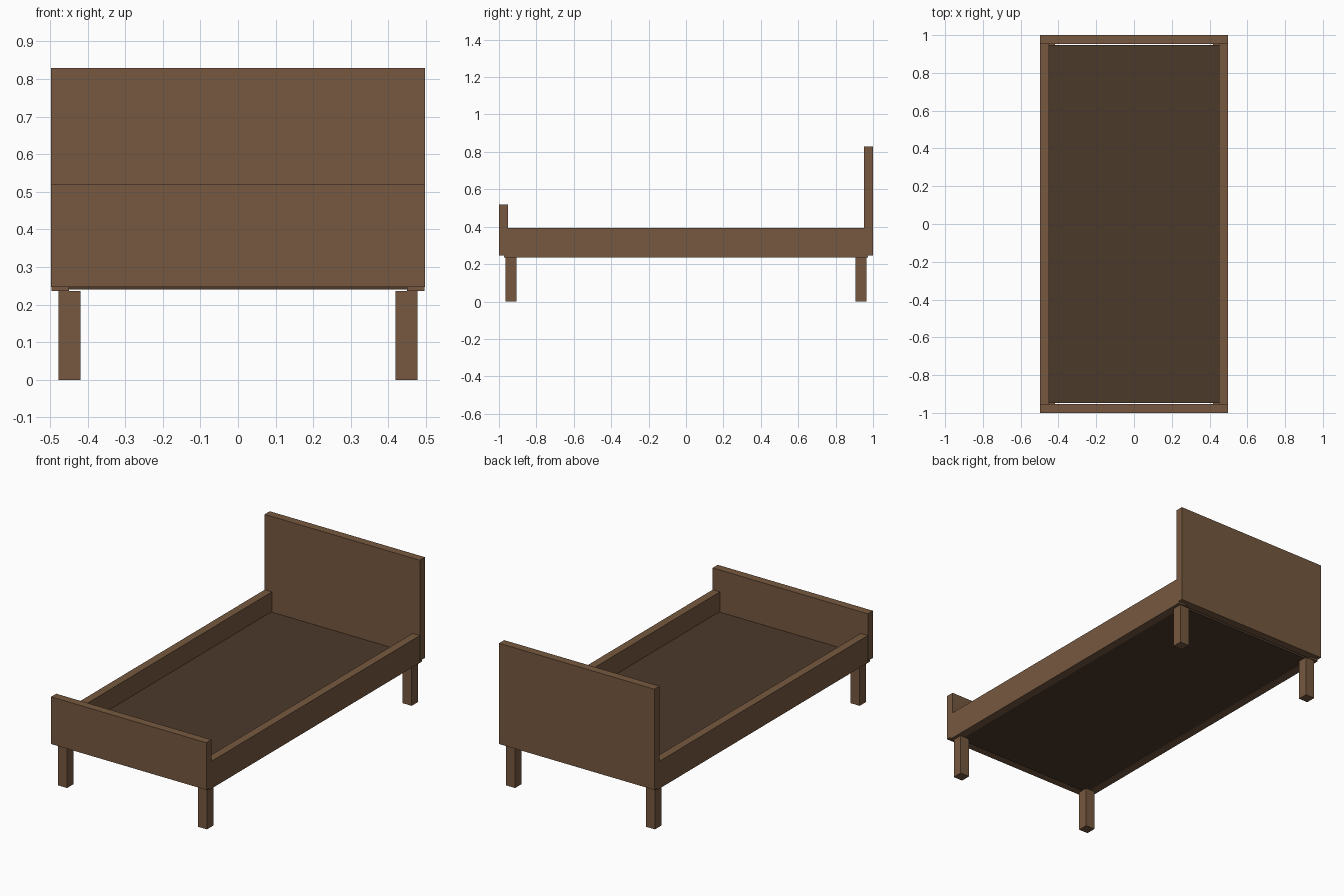
import bpy
import bmesh
from mathutils import Matrix, Vector

if "Cube" in bpy.data.objects:
    bpy.data.objects.remove(bpy.data.objects["Cube"])


def material(name, color):
    mat = bpy.data.materials.new(name)
    mat.diffuse_color = (*color, 1.0)
    mat.use_nodes = True
    mat.node_tree.nodes["Principled BSDF"].inputs["Base Color"].default_value = mat.diffuse_color
    return mat


wood = material("wood", (0.181, 0.098, 0.050))
dark_wood = material("dark_wood", (0.072, 0.041, 0.024))


def box(name, low, high, mat):
    low, high = Vector(low), Vector(high)
    bm = bmesh.new()
    bmesh.ops.create_cube(bm, size=1.0,
                          matrix=Matrix.Diagonal((*(high - low), 1.0)))
    mesh = bpy.data.meshes.new(name)
    bm.to_mesh(mesh)
    bm.free()
    mesh.materials.append(mat)
    obj = bpy.data.objects.new(name, mesh)
    obj.location = (low + high) / 2
    bpy.context.collection.objects.link(obj)
    return obj


W = 0.497        # half width of the bed
INNER = 0.45     # inner face of the side rails
BOARD = 0.953    # inner face of the end boards

# End boards
box("headboard", (-W, BOARD, 0.247), (W, 1.0, 0.83), wood)
box("footboard", (-W, -1.0, 0.247), (W, -BOARD, 0.52), wood)

# Base panel between the rails
box("base_panel", (-INNER, -0.947, 0.24), (INNER, 0.947, 0.28), dark_wood)

# Side rails and legs
for side, sx in (("left", -1), ("right", 1)):
    xs = sorted((sx * INNER, sx * (W - 0.0005)))
    box(f"{side}_rail", (xs[0], -0.973, 0.236), (xs[1], 0.973, 0.394), wood)
    for end, sy in (("front", -1), ("back", 1)):
        x, y, h = sx * 0.448, sy * 0.936, 0.0295
        box(f"{end}_{side}_leg", (x - h, y - h, 0.0), (x + h, y + h, 0.236), wood)
